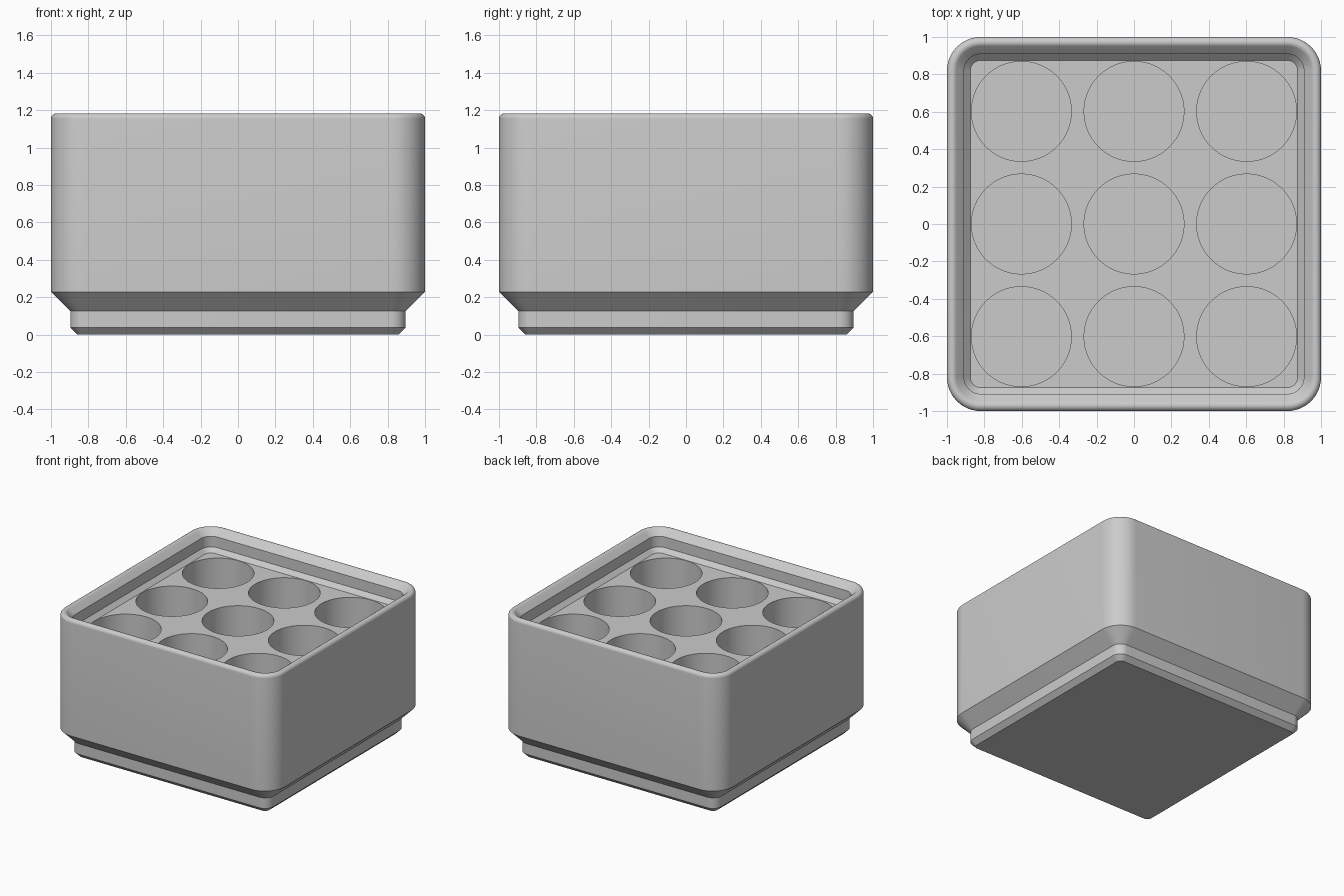
import bpy, bmesh, math

cube = bpy.data.objects.get("Cube")
if cube:
    bpy.data.objects.remove(cube, do_unlink=True)

MM = 2 / 41.5            # model units per millimetre
CORNER = 3.75            # outer corner radius in mm
HALF = 41.5 / 2
FLOOR_Z, HOLE_Z = 21, 7  # top of the block and bottom of the holes, mm

grey = bpy.data.materials.new("light grey")
grey.use_nodes = True
colour = (0.6, 0.6, 0.6, 1)
grey.diffuse_color = colour
grey.node_tree.nodes["Principled BSDF"].inputs["Base Color"].default_value = colour


def rounded_ring(bm, inset, z, steps=12):
    """Rounded square, all rings sharing the same corner centres."""
    verts = []
    centre, radius = HALF - CORNER, CORNER - inset
    for quarter in range(4):
        mid = math.radians(45 + 90 * quarter)
        cx = math.copysign(centre, math.cos(mid))
        cy = math.copysign(centre, math.sin(mid))
        for i in range(steps + 1):
            a = math.radians(90 * (quarter + i / steps))
            verts.append(bm.verts.new(((cx + radius * math.cos(a)) * MM,
                                       (cy + radius * math.sin(a)) * MM, z * MM)))
    return verts


def finish(name, bm):
    bmesh.ops.recalc_face_normals(bm, faces=bm.faces)
    mesh = bpy.data.meshes.new(name)
    bm.to_mesh(mesh)
    bm.free()
    mesh.materials.append(grey)
    obj = bpy.data.objects.new(name, mesh)
    bpy.context.collection.objects.link(obj)
    return obj


# Bin: stepped foot, straight wall, filleted rim and stacking lip (inset, height)
profile = [(2.95, 0), (2.15, 0.8), (2.15, 2.6), (0, 4.75)]
fillet = 0.6
fillet_z = FLOOR_Z + 4.4 - fillet * (1 + math.sqrt(2))
for i in range(10):
    a = math.radians(15 * i)
    profile.append((fillet * (1 - math.cos(a)), fillet_z + fillet * math.sin(a)))
profile += [(1.9, FLOOR_Z + 2.5), (1.9, FLOOR_Z + 0.7), (2.6, FLOOR_Z)]

bm = bmesh.new()
rings = [rounded_ring(bm, inset, z) for inset, z in profile]
for low, high in zip(rings, rings[1:]):
    for i in range(len(low)):
        j = (i + 1) % len(low)
        bm.faces.new((low[i], low[j], high[j], high[i]))
bm.faces.new(rings[0][::-1])
bm.faces.new(rings[-1])
storage_bin = finish("storage_bin", bm)

# Three by three round holes cut into the block
bm = bmesh.new()
for x in (-0.602, 0, 0.602):
    for y in (-0.602, 0, 0.602):
        made = bmesh.ops.create_cone(bm, cap_ends=True, segments=64, radius1=0.267,
                                     radius2=0.267, depth=(FLOOR_Z + 2 - HOLE_Z) * MM)
        bmesh.ops.translate(bm, verts=made["verts"],
                            vec=(x, y, (FLOOR_Z + 2 + HOLE_Z) / 2 * MM))
cutter = finish("hole_cutter", bm)
cutter.hide_render = True

bpy.ops.object.select_all(action='DESELECT')
storage_bin.select_set(True)
bpy.context.view_layer.objects.active = storage_bin
cut = storage_bin.modifiers.new("holes", 'BOOLEAN')
cut.operation, cut.solver, cut.object = 'DIFFERENCE', 'EXACT', cutter
bpy.ops.object.modifier_apply(modifier=cut.name)
bpy.data.objects.remove(cutter, do_unlink=True)
bpy.ops.object.shade_smooth_by_angle(angle=math.radians(30))
